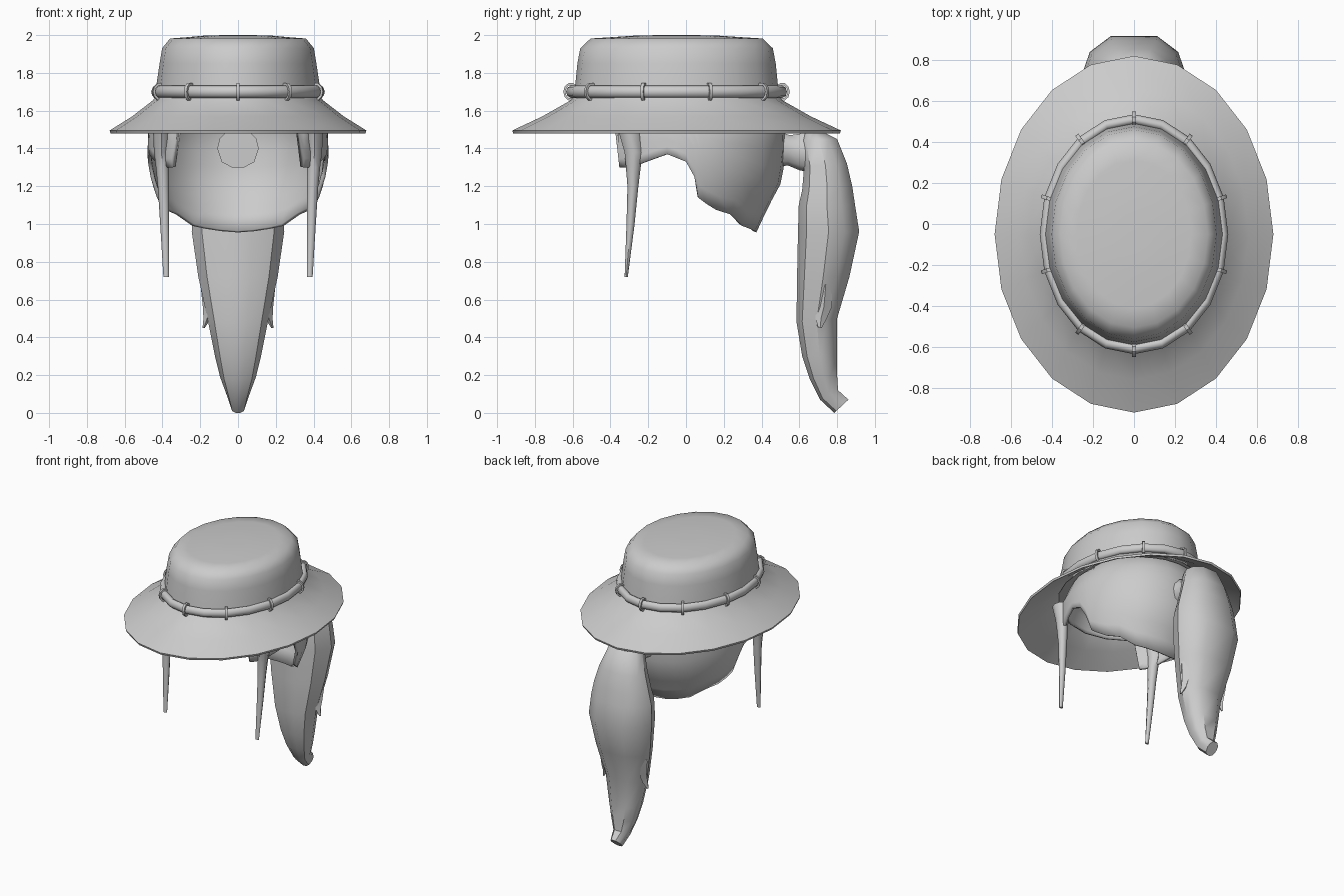
import bpy, bmesh, math

if "Cube" in bpy.data.objects:
    bpy.data.objects.remove(bpy.data.objects["Cube"], do_unlink=True)

GREY = (0.6, 0.6, 0.6, 1)
mat = bpy.data.materials.new("plain grey")
mat.use_nodes = True
mat.diffuse_color = GREY
mat.node_tree.nodes["Principled BSDF"].inputs["Base Color"].default_value = GREY
CY = -0.05   # hat centre


def finish(name, rings, cap=True, closed=False, angle=35, thick=0):
    """Skin a list of rings of points into one smooth object."""
    bm = bmesh.new()
    vs = [[bm.verts.new(p) for p in r] for r in rings]
    n = len(vs[0])
    pairs = list(zip(vs, vs[1:])) + ([(vs[-1], vs[0])] if closed else [])
    for a, b in pairs:
        for i in range(n):
            j = (i + 1) % n
            bm.faces.new((a[i], a[j], b[j], b[i]))
    if cap:
        bm.faces.new(vs[0])
        bm.faces.new(vs[-1])
    bmesh.ops.recalc_face_normals(bm, faces=bm.faces)
    me = bpy.data.meshes.new(name)
    bm.to_mesh(me)
    bm.free()
    ob = bpy.data.objects.new(name, me)
    bpy.context.collection.objects.link(ob)
    me.materials.append(mat)
    if thick:
        m = ob.modifiers.new("thickness", "SOLIDIFY")
        m.thickness = thick
        m.offset = -1
    bpy.ops.object.select_all(action="DESELECT")
    ob.select_set(True)
    bpy.context.view_layer.objects.active = ob
    bpy.ops.object.shade_smooth_by_angle(angle=math.radians(angle))
    return ob


def oval(rx, ry, z, n=20, cy=CY):
    return [(rx * math.sin(k * math.tau / n), cy - ry * math.cos(k * math.tau / n), z)
            for k in range(n)]


def lerp(table, x):
    for (a, *u), (b, *v) in zip(table, table[1:]):
        if x <= b:
            t = max(0, (x - a) / (b - a))
            return [p + (q - p) * t for p, q in zip(u, v)]
    return table[-1][1:]


# Hat: brim, then crown with a bevelled, slightly domed top
finish("hat_brim", [oval(*p) for p in (
    (0.42, 0.53, 1.70), (0.45, 0.56, 1.655), (0.56, 0.71, 1.57), (0.68, 0.87, 1.495),
    (0.675, 0.865, 1.48), (0.56, 0.705, 1.555), (0.44, 0.55, 1.64), (0.41, 0.52, 1.69))],
    cap=False, closed=True, angle=50)
finish("hat_crown", [oval(*p) for p in (
    (0.44, 0.55, 1.65), (0.43, 0.535, 1.75), (0.415, 0.525, 1.85), (0.402, 0.51, 1.93),
    (0.36, 0.455, 1.982), (0.28, 0.36, 1.988), (0.17, 0.21, 1.998), (0.06, 0.08, 2.0))],
    angle=60)

# Cord around the crown with ten small loops holding it
finish("hat_cord", [oval(0.435 + 0.025 * math.cos(a), 0.56 + 0.025 * math.cos(a),
                         1.7 + 0.032 * math.sin(a))
                    for a in (k * math.tau / 8 for k in range(8))],
       cap=False, closed=True, angle=60)
for k in range(10):
    a = k * math.tau / 10
    out, side = (math.sin(a), -math.cos(a)), (math.cos(a), math.sin(a))
    rings = []
    for s in range(10):
        t = s * math.tau / 10
        ring = []
        for w, d in ((-1, 0), (1, 0), (1, 0.012), (-1, 0.012)):
            r, h = (0.028 + d) * math.cos(t), (0.036 + d) * math.sin(t)
            ring.append((out[0] * (0.435 + r) + side[0] * w * 0.009,
                         CY + out[1] * (0.56 + r) + side[1] * w * 0.009, 1.7 + h))
        rings.append(ring)
    finish(f"cord_loop_{k + 1}", rings, cap=False, closed=True)

# Hair cap: an oval shell whose hem height follows the angle from the front
HEM = ((0, 1.53), (43, 1.53), (47, 1.3), (56, 1.3), (63, 1.32), (79, 1.37), (90, 1.33),
       (95, 1.25), (98, 1.14), (109, 1.08), (125, 1.05), (140, 0.99), (160, 0.965), (180, 0.955))
RADII = ((0.95, 0.36, 0.37), (1.1, 0.42, 0.44), (1.22, 0.46, 0.505), (1.35, 0.48, 0.525),
         (1.5, 0.475, 0.53), (1.65, 0.41, 0.47), (1.72, 0.3, 0.35))
half = [0, 20, 36, 43, 47, 52, 57, 63, 71, 79, 85, 90, 95, 98, 104, 112, 125, 140, 152, 166, 180]
angles = half + [-a for a in half[-2:0:-1]]
rings = []
for k in range(10):
    ring = []
    for a in angles:
        low = lerp(HEM, abs(a))[0]
        z = 1.72 + (low - 1.72) * k / 9
        rx, ry = lerp(RADII, z)
        ring.append((rx * math.sin(math.radians(a)), -ry * math.cos(math.radians(a)), z))
    rings.append(ring)
hair = finish("hair_cap", rings, cap=False, angle=60, thick=0.02)

# Long thin locks in front of the ears
for name, s in (("left_front_lock", 1), ("right_front_lock", -1)):
    rings = []
    for z, x0, x1, y0, y1 in ((1.5, 0.36, 0.45, -0.36, -0.24), (1.38, 0.365, 0.445, -0.325, -0.225),
                              (1.3, 0.365, 0.435, -0.318, -0.24), (1.2, 0.365, 0.425, -0.31, -0.252),
                              (1.0, 0.365, 0.412, -0.315, -0.272), (0.72, 0.365, 0.395, -0.325, -0.308)):
        cx, cy, hx, hy = (x0 + x1) / 2, (y0 + y1) / 2, (x1 - x0) / 2, (y1 - y0) / 2
        rings.append([(s * (cx + hx * math.cos(t)), cy + hy * math.sin(t), z)
                      for t in (i * math.tau / 8 for i in range(8))])
    finish(name, rings, angle=50)

# Tail of hair: rounded front, flat bevelled back
SECTION = ((0.46, 1), (0.88, 0.76), (1, 0.5), (0.78, 0.14), (0.3, 0))


def tail_ring(yf, zf, yb, zb, w):
    pts = [(u * w, yf + (yb - yf) * v, zf + (zb - zf) * v) for u, v in SECTION]
    return pts + [(-x, y, z) for x, y, z in reversed(pts)]


finish("ponytail", [tail_ring(*p) for p in (
    (0.63, 1.49, 0.74, 1.48, 0.08), (0.61, 1.44, 0.8, 1.45, 0.13), (0.625, 1.3, 0.852, 1.32, 0.18),
    (0.615, 1.18, 0.88, 1.2, 0.215), (0.597, 1.1, 0.895, 1.1, 0.235), (0.593, 0.96, 0.917, 0.96, 0.245),
    (0.588, 0.72, 0.865, 0.72, 0.21), (0.585, 0.48, 0.8, 0.5, 0.16), (0.615, 0.3, 0.8, 0.3, 0.122),
    (0.655, 0.18, 0.8, 0.2, 0.095), (0.71, 0.07, 0.805, 0.12, 0.06), (0.785, 0.0, 0.86, 0.07, 0.04))],
    angle=40)
finish("ponytail_root", [tail_ring(*p) for p in (
    (0.46, 1.3, 0.46, 1.5, 0.11), (0.54, 1.31, 0.55, 1.47, 0.07), (0.6, 1.285, 0.62, 1.48, 0.08),
    (0.67, 1.27, 0.7, 1.46, 0.1))], angle=50)

# Small loose strands flicking out of the tail
for name, s in (("left_strand", 1), ("right_strand", -1)):
    finish(name, [[(s * (x + dx * r), y + dy * r, z)
                   for dx, dy in ((0.4, 0), (0, 0.6), (-0.4, 0), (0, -0.6))]
                  for x, y, z, r in ((0.175, 0.74, 0.68, 0.06), (0.158, 0.73, 0.56, 0.07),
                                     (0.163, 0.715, 0.5, 0.05), (0.182, 0.71, 0.45, 0.015))])
